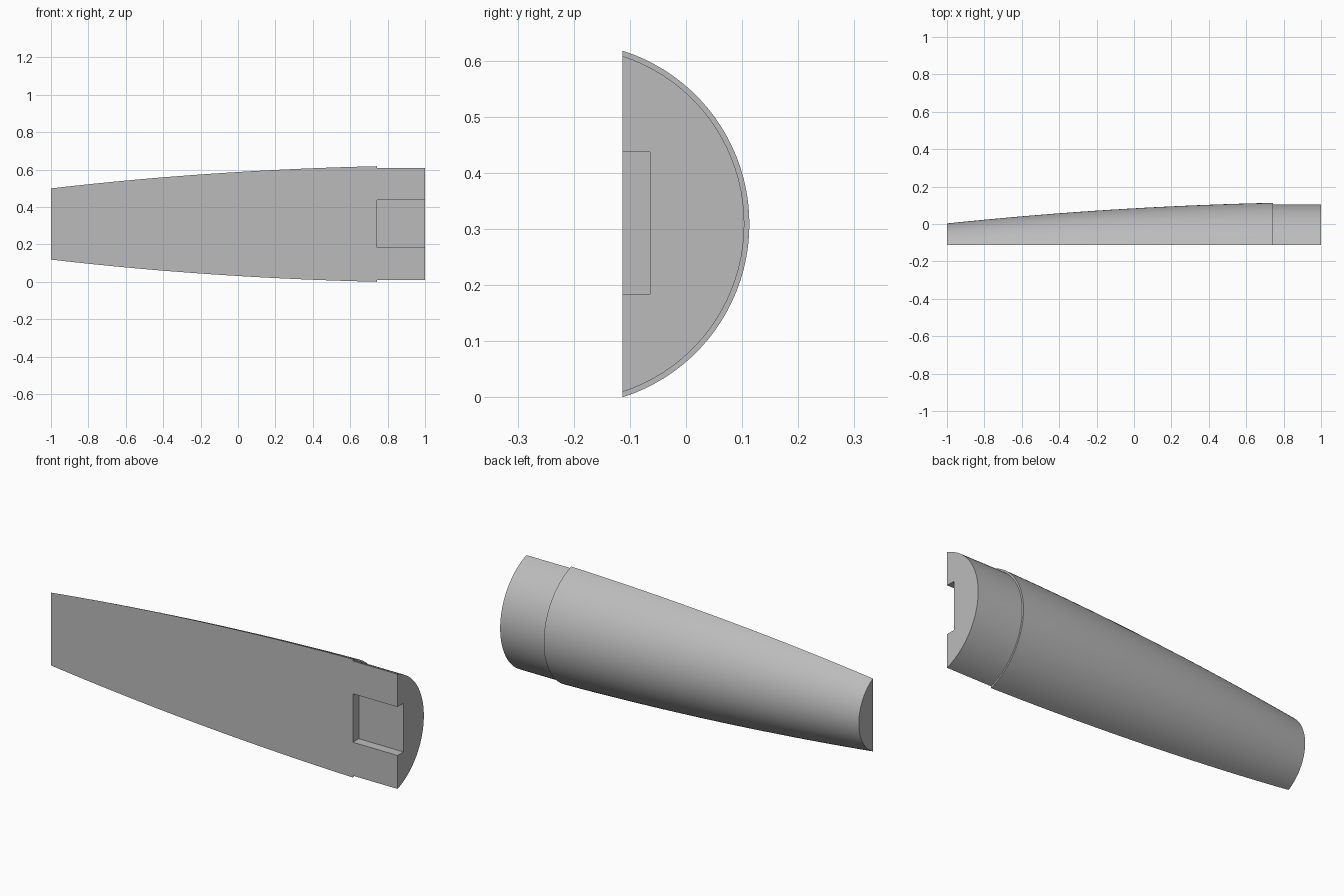
import bpy, bmesh, math

if "Cube" in bpy.data.objects:
    bpy.data.objects.remove(bpy.data.objects["Cube"])

FLAT_Y, AXIS_Y, AXIS_Z = -0.113, -0.211, 0.309
SHOULDER = 0.742
ARC_STEPS = 40

grey = bpy.data.materials.new("light grey")
grey.use_nodes = True
colour = (0.5, 0.5, 0.5, 1)
grey.diffuse_color = colour
grey.node_tree.nodes["Principled BSDF"].inputs["Base Color"].default_value = colour


def finish(name, bm):
    bmesh.ops.recalc_face_normals(bm, faces=bm.faces)
    mesh = bpy.data.meshes.new(name)
    bm.to_mesh(mesh)
    bm.free()
    mesh.materials.append(grey)
    obj = bpy.data.objects.new(name, mesh)
    bpy.context.collection.objects.link(obj)
    return obj


def body_radius(x):
    d = SHOULDER - x
    return 0.324 - 0.0219 * d - 0.0237 * d * d


def section(bm, x, radius):
    """Circular segment closed by the flat front."""
    half = math.acos((FLAT_Y - AXIS_Y) / radius)
    angles = [half * (2 * i / ARC_STEPS - 1) for i in range(ARC_STEPS + 1)]
    return [bm.verts.new((x, AXIS_Y + radius * math.cos(a),
                          AXIS_Z + radius * math.sin(a))) for a in angles]


def loft(name, stations):
    bm = bmesh.new()
    rings = [section(bm, x, r) for x, r in stations]
    for a, b in zip(rings, rings[1:]):
        for i in range(len(a)):
            j = (i + 1) % len(a)
            bm.faces.new((a[i], a[j], b[j], b[i]))
    bm.faces.new(rings[0])
    bm.faces.new(rings[-1])
    return finish(name, bm)


def box_cutter(name, low, high):
    bm = bmesh.new()
    bmesh.ops.create_cube(bm, size=1)
    for v in bm.verts:
        v.co = [l + (c + 0.5) * (h - l) for c, l, h in zip(v.co, low, high)]
    return finish(name, bm)


def hole_cutter(name, x, z, radius, y0, y1):
    bm = bmesh.new()
    bmesh.ops.create_cone(bm, cap_ends=True, segments=32, radius1=radius,
                          radius2=radius, depth=y1 - y0)
    for v in bm.verts:
        v.co = (x + v.co.x, (y0 + y1) / 2 + v.co.z, z + v.co.y)
    return finish(name, bm)


# Tapered half-round body with a stepped-down collar
steps = 20
stations = []
for i in range(steps + 1):
    x = -1 + (SHOULDER + 1) * i / steps
    stations.append((x, body_radius(x)))
stations += [(SHOULDER, 0.315), (1, 0.315)]
shell = loft("half_round_body", stations)

# Pocket in the collar, with three blind holes
cutters = [box_cutter("pocket_cutter", (SHOULDER, -0.2, 0.184), (1.1, -0.064, 0.437))]
for x, offset in ((0.802, 0.076), (0.802, -0.076), (0.933, 0)):
    cutters.append(hole_cutter("socket_cutter", x, AXIS_Z + offset, 0.027, -0.1, 0.03))

# Two counterbored screw holes at the narrow end
for side in (-1, 1):
    z = AXIS_Z + side * 0.1
    cutters.append(hole_cutter("screw_cutter", -0.94, z, 0.016, -0.2, 0.1))
    cutters.append(hole_cutter("counterbore_cutter", -0.94, z, 0.03, -0.065, 0.1))

for cutter in cutters:
    cutter.hide_render = True
    cut = shell.modifiers.new(cutter.name, "BOOLEAN")
    cut.operation = "DIFFERENCE"
    cut.solver = "EXACT"
    cut.object = cutter

# Bake the cuts, drop the cutters, shade smooth
graph = bpy.context.evaluated_depsgraph_get()
result = bpy.data.meshes.new_from_object(shell.evaluated_get(graph))
shell.modifiers.clear()
shell.data = result
for cutter in cutters:
    bpy.data.objects.remove(cutter)
bpy.ops.object.select_all(action="DESELECT")
shell.select_set(True)
bpy.context.view_layer.objects.active = shell
bpy.ops.object.shade_smooth_by_angle(angle=math.radians(30))
